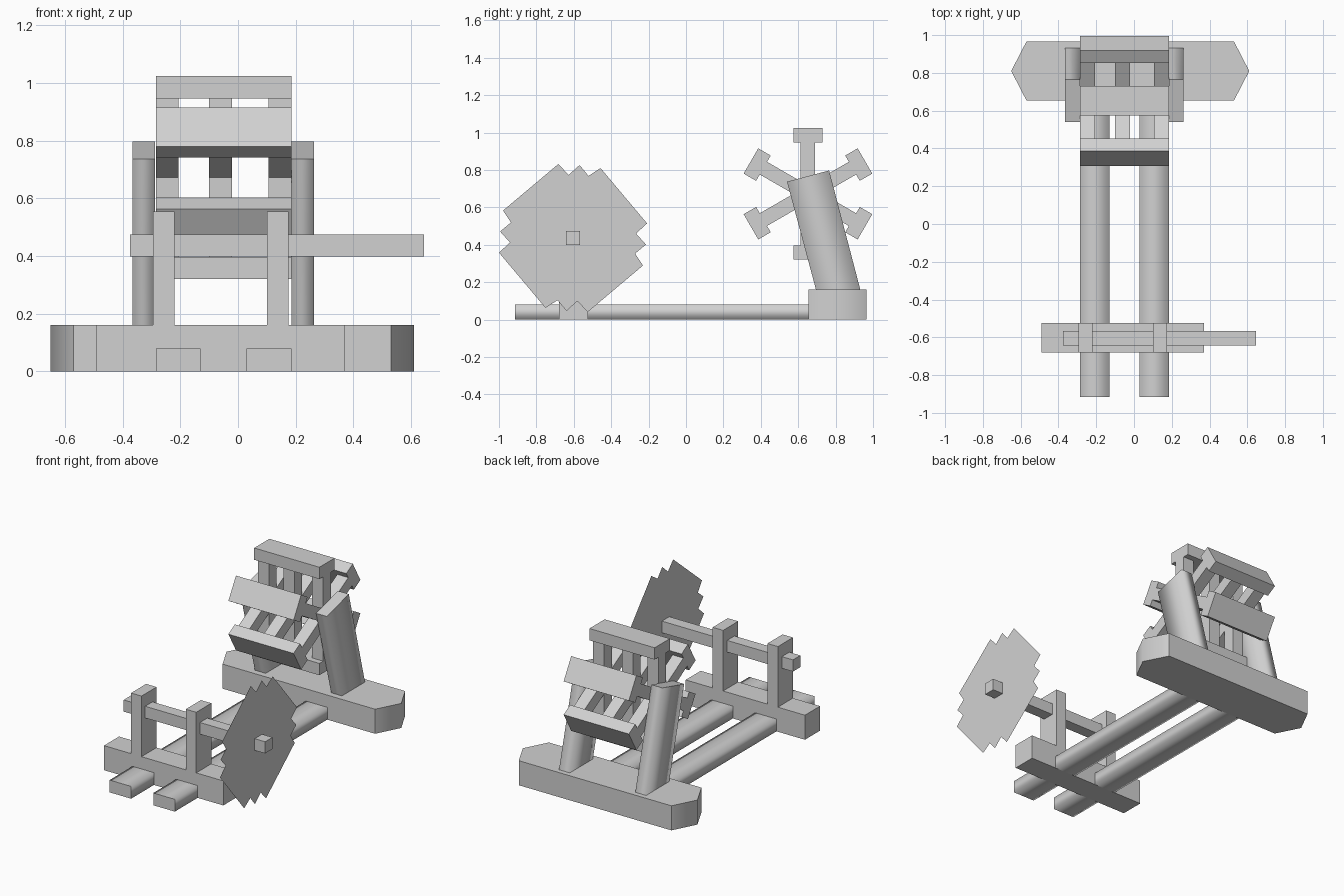
import bpy
import bmesh
import math
from mathutils import Matrix, Vector

cube = bpy.data.objects.get("Cube")
if cube:
    bpy.data.objects.remove(cube, do_unlink=True)

grey = bpy.data.materials.new("plain grey")
grey.use_nodes = True
colour = (0.64, 0.64, 0.64, 1)
grey.diffuse_color = colour
grey.node_tree.nodes["Principled BSDF"].inputs["Base Color"].default_value = colour

# Order of coordinates for a profile (a, b) extruded along each axis by h
PLACE = {
    "x": lambda a, b, h: (h, a, b),
    "y": lambda a, b, h: (a, h, b),
    "z": lambda a, b, h: (a, b, h),
}


def finish(name, bm):
    bmesh.ops.recalc_face_normals(bm, faces=bm.faces)
    mesh = bpy.data.meshes.new(name)
    bm.to_mesh(mesh)
    bm.free()
    mesh.materials.append(grey)
    obj = bpy.data.objects.new(name, mesh)
    bpy.context.collection.objects.link(obj)
    return obj


def prism(name, profile, axis, low, high, soft=(), turn=None):
    """Extrude a profile; long edges at the profile points in soft are shaded smooth."""
    bm = bmesh.new()
    place = PLACE[axis]
    ends = [[bm.verts.new(place(a, b, h)) for a, b in profile] for h in (low, high)]
    for ring in ends:
        bm.faces.new(ring)
    n = len(profile)
    for i in range(n):
        j = (i + 1) % n
        bm.faces.new((ends[0][i], ends[0][j], ends[1][j], ends[1][i]))
    if soft:
        for face in bm.faces:
            face.smooth = True
        for edge in bm.edges:
            edge.smooth = False
        for i in soft:
            bm.edges.get((ends[0][i], ends[1][i])).smooth = True
    if turn:
        bmesh.ops.transform(bm, matrix=turn, verts=bm.verts)
    return finish(name, bm)


def rect(a0, a1, b0, b1):
    return [(a0, b0), (a1, b0), (a1, b1), (a0, b1)]


def box(name, x, y, z):
    return prism(name, rect(*x, *y), "z", *z)


# Base: pointed rear block, front crossbeam and two rails
MID = -0.02
tip_y, rear_half = 0.81, 0.155
block = [(-0.65, tip_y), (-0.57, tip_y - rear_half), (0.53, tip_y - rear_half),
         (0.61, tip_y), (0.53, tip_y + rear_half), (-0.57, tip_y + rear_half)]
prism("rear_base_block", block, "z", 0, 0.16, soft=(0, 3))
box("front_base_beam", (-0.49, 0.37), (-0.68, -0.525), (0, 0.16))
for side, x in (("right", -0.285), ("left", 0.03)):
    prism(side + "_floor_rail", rect(x, x + 0.155, 0, 0.08), "y", -0.915, 0.66, soft=range(4))

# Axle stand with two posts
for side, x in (("right", -0.295), ("left", 0.1)):
    box(side + "_axle_post", (x, x + 0.075), (-0.68, -0.525), (0.16, 0.555))
box("saw_axle", (-0.375, 0.645), (-0.642, -0.566), (0.398, 0.474))

# Thin saw blade: one toothed quarter repeated around the axle
teeth = [(0.396, 0.078), (0.337, 0.024), (0.39, -0.035), (0.332, -0.083), (0.374, -0.147)]
hub = Vector((-0.604, 0.436))
bm = bmesh.new()
outline = []
for k in range(4):
    spin = Matrix.Rotation(-k * math.pi / 2, 2)
    for t in teeth:
        p = hub + spin @ Vector(t)
        outline.append(bm.verts.new((0.57, p.x, p.y)))
bm.faces.new(reversed(outline))
bm.normal_update()
blade_mesh = bpy.data.meshes.new("saw_blade")
bm.to_mesh(blade_mesh)
bm.free()
blade_mesh.materials.append(grey)
bpy.context.collection.objects.link(bpy.data.objects.new("saw_blade", blade_mesh))

# Leaning wheel supports
lean = [(0.695, 0.16), (0.932, 0.16), (0.765, 0.797), (0.54, 0.737)]
for side, x in (("right", -0.365), ("left", 0.185)):
    prism(side + "_wheel_support", lean, "x", x, x + 0.078)
    # Soften the long edges, keep the ends crisp
    mesh = bpy.data.objects[side + "_wheel_support"].data
    bm = bmesh.new()
    bm.from_mesh(mesh)
    for face in bm.faces:
        face.smooth = True
    for edge in bm.edges:
        a, b = edge.verts
        edge.smooth = abs(a.co.z - b.co.z) > 0.3
    bm.to_mesh(mesh)
    bm.free()

# Paddle wheel: three crossing bars at each spoke position, six paddles
centre = Matrix.Translation((0, 0.652, 0.672))
for k in range(6):
    turn = centre @ Matrix.Rotation(k * math.pi / 3, 4, "X")
    prism(f"paddle_{k + 1}", rect(-0.078, 0.078, 0.275, 0.352), "x", -0.285, 0.185, turn=turn)
    if k < 3:
        for n, x in enumerate((-0.285, -0.1, 0.106)):
            prism(f"spoke_bar_{k + 1}_{n + 1}", rect(-0.039, 0.039, -0.275, 0.275),
                  "x", x, x + 0.079, turn=turn)
